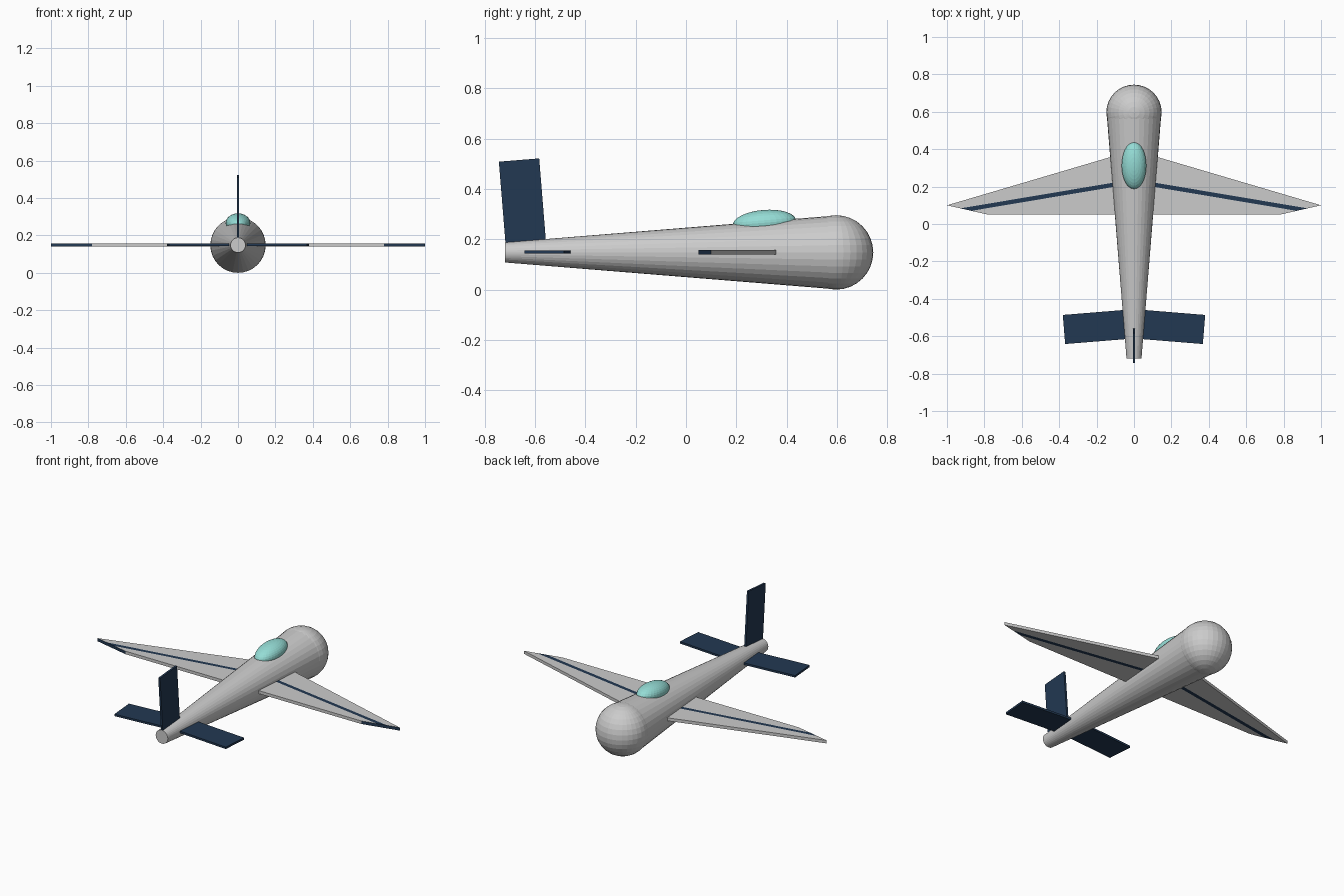
import bpy, bmesh, math
from mathutils import Matrix, Vector

if "Cube" in bpy.data.objects:
    bpy.data.objects.remove(bpy.data.objects["Cube"])

AXIS_Z = 0.148   # height of the fuselage centreline
TILT = 0.081     # taper angle shared by tail surfaces and canopy


def make_material(name, color):
    mat = bpy.data.materials.new(name)
    mat.diffuse_color = color
    mat.use_nodes = True
    mat.node_tree.nodes["Principled BSDF"].inputs["Base Color"].default_value = mat.diffuse_color
    return mat


navy = make_material("navy_paint", (0.016, 0.04, 0.085, 1))
teal = make_material("teal_glass", (0.3, 0.72, 0.67, 1))


def add_object(name, bm, location, *mats):
    bmesh.ops.recalc_face_normals(bm, faces=bm.faces)
    mesh = bpy.data.meshes.new(name)
    bm.to_mesh(mesh)
    bm.free()
    for mat in mats:
        mesh.materials.append(mat)
    obj = bpy.data.objects.new(name, mesh)
    obj.location = location
    bpy.context.collection.objects.link(obj)
    return obj


def mirror_x(obj):
    mod = obj.modifiers.new("mirror", 'MIRROR')
    mod.use_axis[0] = True
    mod.use_clip = True


def slab(name, size, location):
    bm = bmesh.new()
    bmesh.ops.create_cube(bm, size=1)
    bmesh.ops.scale(bm, vec=size, verts=bm.verts)
    return add_object(name, bm, location, navy)


# Tapered fuselage, narrow end at the tail
bm = bmesh.new()
bmesh.ops.create_cone(bm, cap_ends=True, segments=32, radius1=0.147, radius2=0.04, depth=1.32)
bmesh.ops.rotate(bm, verts=bm.verts, matrix=Matrix.Rotation(math.pi / 2, 3, 'X'))
add_object("fuselage", bm, (0, -0.06, AXIS_Z))

# Round nose
bm = bmesh.new()
bmesh.ops.create_uvsphere(bm, u_segments=32, v_segments=16, radius=0.148)
add_object("nose", bm, (0, 0.597, AXIS_Z))

# Glass canopy, tilted along the fuselage top
bm = bmesh.new()
bmesh.ops.create_uvsphere(bm, u_segments=32, v_segments=16, radius=1)
canopy = add_object("canopy", bm, (0, 0.312, 0.266), teal)
canopy.scale = (0.066, 0.126, 0.051)
canopy.rotation_euler.x = TILT

# Wings: one outline extruded, cut for the painted stripe, then mirrored
THICK = 0.018
bm = bmesh.new()
outline = [(0, 0.395), (1, 0.1), (0.78, 0.05), (0, 0.05)]
face = bm.faces.new([bm.verts.new((x, y, -THICK / 2)) for x, y in outline])
new = bmesh.ops.extrude_face_region(bm, geom=[face])["geom"]
bmesh.ops.translate(bm, vec=(0, 0, THICK),
                    verts=[v for v in new if isinstance(v, bmesh.types.BMVert)])
stripe_normal = Vector((0.168, 1, 0))
stripe_start = Vector((0, 0.228, 0))
for offset in (-0.0115, 0.0115):
    bmesh.ops.bisect_plane(bm, geom=bm.verts[:] + bm.edges[:] + bm.faces[:],
                           plane_co=stripe_start + Vector((0, offset, 0)),
                           plane_no=stripe_normal)
bmesh.ops.recalc_face_normals(bm, faces=bm.faces)
for f in bm.faces:
    on_stripe = abs((f.calc_center_median() - stripe_start).dot(stripe_normal)) < 0.0115
    on_tip = f.normal.x > 0.1 and f.normal.y < -0.1
    f.material_index = 1 if on_stripe or on_tip else 0
bmesh.ops.delete(bm, geom=[f for f in bm.faces if f.normal.x < -0.9], context='FACES_ONLY')
grey = make_material("grey_paint", (0.8, 0.8, 0.8, 1))
mirror_x(add_object("wings", bm, (0, 0, 0.149), grey, navy))

# Swept tailplane halves
for side, label in ((1, "right"), (-1, "left")):
    half = slab(label + "_tailplane", (0.37, 0.156, 0.012), (side * 0.19, -0.549, 0.15))
    half.rotation_euler.z = -side * TILT

# Upright tail fin
fin = slab("tail_fin", (0.012, 0.161, 0.35), (0, -0.65, 0.341))
fin.rotation_euler.x = TILT
